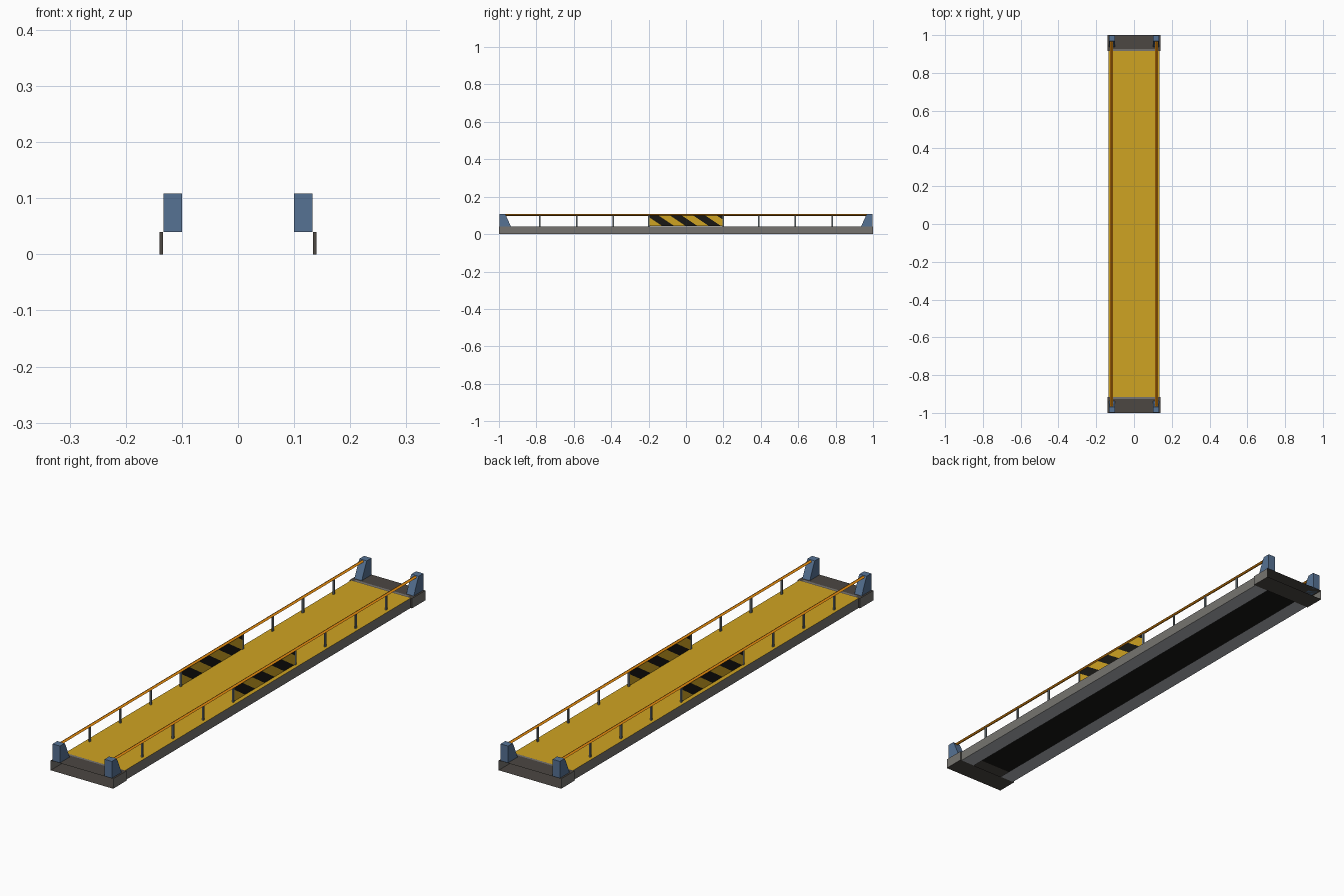
import bpy, bmesh, math
from mathutils import Vector

if "Cube" in bpy.data.objects:
    bpy.data.objects.remove(bpy.data.objects["Cube"])


def mat(name, rgb):
    m = bpy.data.materials.new(name)
    lin = [(c / 255 / 12.92 if c < 11 else ((c / 255 + 0.055) / 1.055) ** 2.4) for c in rgb]
    m.diffuse_color = (*lin, 1)
    m.use_nodes = True
    m.node_tree.nodes["Principled BSDF"].inputs["Base Color"].default_value = m.diffuse_color
    return m


YELLOW = mat("deck_yellow", (207, 163, 34))
GREY = mat("girder_grey", (118, 116, 112))
FLANGE = mat("flange_light_grey", (176, 180, 184))
DARK = mat("end_plate_dark", (76, 71, 66))
BLACK = mat("black", (24, 23, 20))
BLUE = mat("post_blue", (86, 114, 148))
ORANGE = mat("rail_orange", (230, 140, 15))
STEEL = mat("steel", (110, 120, 126))


def finish(name, bm, *mats):
    me = bpy.data.meshes.new(name)
    bm.to_mesh(me)
    bm.free()
    for m in mats:
        me.materials.append(m)
    ob = bpy.data.objects.new(name, me)
    bpy.context.collection.objects.link(ob)
    return ob


def add_box(bm, x0, x1, y0, y1, z0, z1):
    r = bmesh.ops.create_cube(bm, size=1)
    for v in r["verts"]:
        v.co = ((x0 + x1) / 2 + v.co.x * (x1 - x0),
                (y0 + y1) / 2 + v.co.y * (y1 - y0),
                (z0 + z1) / 2 + v.co.z * (z1 - z0))


def sheet(name, m, x0, x1, y0, y1, z):
    bm = bmesh.new()
    bm.faces.new([bm.verts.new(p) for p in
                  ((x0, y0, z), (x1, y0, z), (x1, y1, z), (x0, y1, z))])
    return finish(name, bm, m)


def prism(name, m, ring_a, ring_b):
    bm = bmesh.new()
    a = [bm.verts.new(p) for p in ring_a]
    b = [bm.verts.new(p) for p in ring_b]
    bm.faces.new(a)
    bm.faces.new(b[::-1])
    for i in range(len(a)):
        j = (i + 1) % len(a)
        bm.faces.new((a[i], b[i], b[j], a[j]))
    bmesh.ops.recalc_face_normals(bm, faces=bm.faces)
    return finish(name, bm, m)


END, WIDE, MID, H = 0.915, 0.14, 0.134, 0.04

# Deck and its dark underside
sheet("deck", YELLOW, -MID, MID, -END, END, H)
sheet("deck_underside", BLACK, -MID, MID, -END, END, H - 0.002)

# Open-ended end sections: top and bottom plates with a worn joint strip
for s, tag in ((-1, "front"), (1, "back")):
    y0, y1 = sorted((s * END, s))
    sheet(tag + "_end_top", DARK, -WIDE, WIDE, y0, y1, H)
    sheet(tag + "_end_bottom", DARK, -WIDE, WIDE, y0, y1, 0)
    y0, y1 = sorted((s * (END + 0.002), s * (END + 0.012)))
    sheet(tag + "_joint_strip", GREY, -0.12, 0.12, y0, y1, H + 0.001)

for s, tag in ((-1, "left"), (1, "right")):
    # Side girder: thin wall that steps outward at both ends
    bm = bmesh.new()
    path = [(WIDE, -1), (WIDE, -END), (MID, -END), (MID, END), (WIDE, END), (WIDE, 1)]
    for i, ((xa, ya), (xb, yb)) in enumerate(zip(path, path[1:])):
        pts = [(s * xa, ya, 0), (s * xb, yb, 0), (s * xb, yb, H), (s * xa, ya, H)]
        f = bm.faces.new([bm.verts.new(p) for p in (pts if s > 0 else pts[::-1])])
        f.material_index = i % 2
    finish(tag + "_girder", bm, GREY, DARK)

    # Flange along the bottom of the girder
    x0, x1 = sorted((s * 0.07, s * MID))
    sheet(tag + "_girder_flange", FLANGE, x0, x1, -END, END, 0)

    # Handrail: flat diamond section
    ring = [(0.111, 0.102), (0.119, 0.107), (0.127, 0.102), (0.119, 0.098)]
    prism(tag + "_handrail", ORANGE, [(s * x, -0.97, z) for x, z in ring],
          [(s * x, 0.97, z) for x, z in ring])

    # Rail uprights
    bm = bmesh.new()
    for y in (0.198, 0.39, 0.585, 0.782):
        for d in (-1, 1):
            add_box(bm, s * 0.118 - 0.003, s * 0.118 + 0.003,
                    d * y - 0.004, d * y + 0.004, H, 0.1)
    finish(tag + "_rail_uprights", bm, STEEL)

    # Warning panel: a striped sheet on each side, cut along diagonals
    k, period, dark = 1.5, 0.125, 0.064
    for n, side in ((-1, "left_face"), (1, "right_face")):
        bm = bmesh.new()
        x = s * 0.118 + n * 0.0015
        pts = [(x, -0.195, 0.042), (x, 0.195, 0.042), (x, 0.195, 0.102), (x, -0.195, 0.102)]
        bm.faces.new([bm.verts.new(p) for p in pts[::n]])
        for i in range(-5, 7):
            for off in (0, dark):
                bmesh.ops.bisect_plane(bm, geom=bm.verts[:] + bm.edges[:] + bm.faces[:],
                                       plane_co=Vector((0, n * (i * period + off), 0.042)),
                                       plane_no=Vector((0, n, k)).normalized())
        for f in bm.faces:
            c = f.calc_center_median()
            u = n * c.y + k * (c.z - 0.042)
            f.material_index = 1 if (u % period) < dark else 0
        finish(f"{tag}_warning_panel_{side}", bm, YELLOW, BLACK)

    # Sloped corner posts
    prof = [(0.998, H), (0.998, 0.108), (0.968, 0.108), (0.962, 0.098), (0.936, H)]
    for e, etag in ((-1, "front"), (1, "back")):
        prism(f"{etag}_{tag}_post", BLUE, [(s * 0.1, e * y, z) for y, z in prof],
              [(s * 0.133, e * y, z) for y, z in prof])
